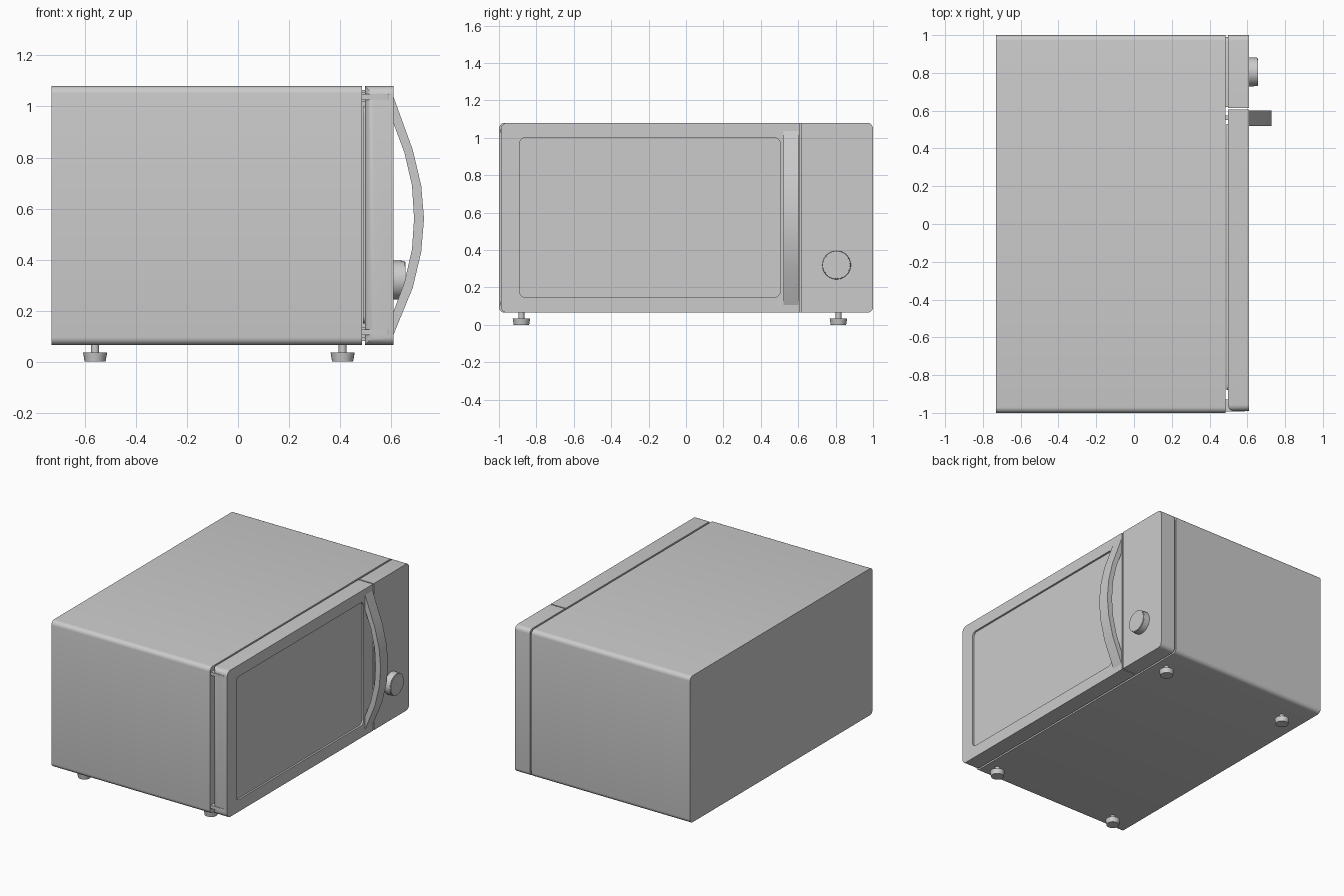
import bpy, bmesh, math
from mathutils import Matrix

if "Cube" in bpy.data.objects:
    bpy.data.objects.remove(bpy.data.objects["Cube"])


def finish(name, bm, smooth=True):
    bmesh.ops.recalc_face_normals(bm, faces=bm.faces)
    me = bpy.data.meshes.new(name)
    bm.to_mesh(me)
    bm.free()
    ob = bpy.data.objects.new(name, me)
    bpy.context.collection.objects.link(ob)
    if smooth:
        shade(ob)
    return ob


def shade(ob):
    bpy.ops.object.select_all(action='DESELECT')
    bpy.context.view_layer.objects.active = ob
    ob.select_set(True)
    bpy.ops.object.shade_smooth_by_angle(angle=math.radians(35))


def box(name, x, y, z, radius=0, pick=None, segments=5):
    """Box from ranges; edges accepted by pick(direction, midpoint) are rounded."""
    bm = bmesh.new()
    bmesh.ops.create_cube(bm, size=1)
    for v in bm.verts:
        v.co = [r[0] if c < 0 else r[1] for r, c in zip((x, y, z), v.co)]
    if radius:
        edges = []
        for e in bm.edges:
            a, b = (v.co for v in e.verts)
            d = b - a
            axis = max(range(3), key=lambda i: abs(d[i]))
            if pick("xyz"[axis], (a + b) / 2):
                edges.append(e)
        bmesh.ops.bevel(bm, geom=edges, offset=radius, segments=segments,
                        profile=0.5, affect='EDGES', clamp_overlap=True)
    return finish(name, bm)


def cut(ob, cutter):
    cutter.hide_render = True
    m = ob.modifiers.new("cut", 'BOOLEAN')
    m.operation, m.solver, m.object = 'DIFFERENCE', 'EXACT', cutter
    bpy.ops.object.select_all(action='DESELECT')
    bpy.context.view_layer.objects.active = ob
    ob.select_set(True)
    bpy.ops.object.modifier_apply(modifier=m.name)
    bpy.data.objects.remove(cutter)
    shade(ob)


def cone(bm, r1, r2, depth, matrix, segments=32):
    bmesh.ops.create_cone(bm, cap_ends=True, segments=segments, radius1=r1,
                          radius2=r2, depth=depth, matrix=matrix)


along_x = lambda axis, mid: axis == 'x'

# Casing with an open cooking chamber
body = box("casing", (-0.73, 0.485), (-1, 1), (0.065, 1.08), 0.03, along_x)
cut(body, box("chamber_cutter", (-0.6, 0.6), (-0.87, 0.53), (0.16, 0.99),
              0.03, along_x))

# Control panel and the recessed joint behind it
box("control_panel", (0.497, 0.61), (0.615, 1), (0.065, 1.08), 0.03,
    lambda a, m: a == 'x' and m.y > 0.9)
box("panel_joint", (0.47, 0.51), (0.62, 0.99), (0.08, 1.065), 0.025,
    lambda a, m: a == 'x' and m.y > 0.9)

# Door, rounded at the hinge side, with a shallow window recess
door = box("door", (0.497, 0.61), (-0.99, 0.607), (0.065, 1.08), 0.034,
           lambda a, m: m.y < -0.9 and (a == 'x' or (a == 'z' and m.x < 0.55)))
cut(door, box("window_cutter", (0.597, 0.7), (-0.89, 0.503), (0.148, 1.0),
              0.03, along_x))
box("door_seal", (0.489, 0.5), (-0.88, 0.53), (0.15, 1.0), 0.03, along_x)

# Hinges and door latches, top and bottom
for label, z in (("lower", 0.115), ("upper", 1.037)):
    box(label + "_hinge", (0.46, 0.595), (-0.993, -0.93), (z - 0.011, z + 0.011),
        0.012, lambda a, m: a == 'z' and m.x > 0.55)
    box(label + "_latch", (0.47, 0.5), (0.55, 0.575), (z - 0.02, z + 0.02))

# Bowed handle
outer = [(0.605, 1.05), (0.685, 0.83), (0.718, 0.69), (0.729, 0.56),
         (0.718, 0.43), (0.685, 0.29), (0.605, 0.095)]
inner = [(0.605, 0.185), (0.652, 0.31), (0.682, 0.44), (0.69, 0.56),
         (0.682, 0.69), (0.652, 0.82), (0.605, 0.945)]
bm = bmesh.new()
rows = [[bm.verts.new((x, y, z)) for x, z in outer + inner] for y in (0.52, 0.602)]
n = len(outer)
for i in range(2 * n):
    j = (i + 1) % (2 * n)
    bm.faces.new((rows[0][i], rows[0][j], rows[1][j], rows[1][i]))
for row in rows:
    for i in range(n - 1):
        bm.faces.new((row[i], row[i + 1], row[2 * n - 2 - i], row[2 * n - 1 - i]))
finish("handle", bm)

# Dial knob
bm = bmesh.new()
cone(bm, 0.077, 0.075, 0.055, Matrix.Translation((0.629, 0.805, 0.32))
     @ Matrix.Rotation(math.pi / 2, 4, 'Y'), 40)
rim = [e for e in bm.edges if all(v.co.x > 0.64 for v in e.verts)]
bmesh.ops.bevel(bm, geom=rim, offset=0.004, segments=2, affect='EDGES')
finish("dial_knob", bm)

# Four tapered feet on stems
for side, y in (("left", -0.88), ("right", 0.815)):
    for end, x in (("back", -0.56), ("front", 0.41)):
        bm = bmesh.new()
        cone(bm, 0.041, 0.047, 0.035, Matrix.Translation((x, y, 0.0175)), 24)
        cone(bm, 0.016, 0.016, 0.04, Matrix.Translation((x, y, 0.05)), 16)
        finish(f"{side}_{end}_foot", bm)
